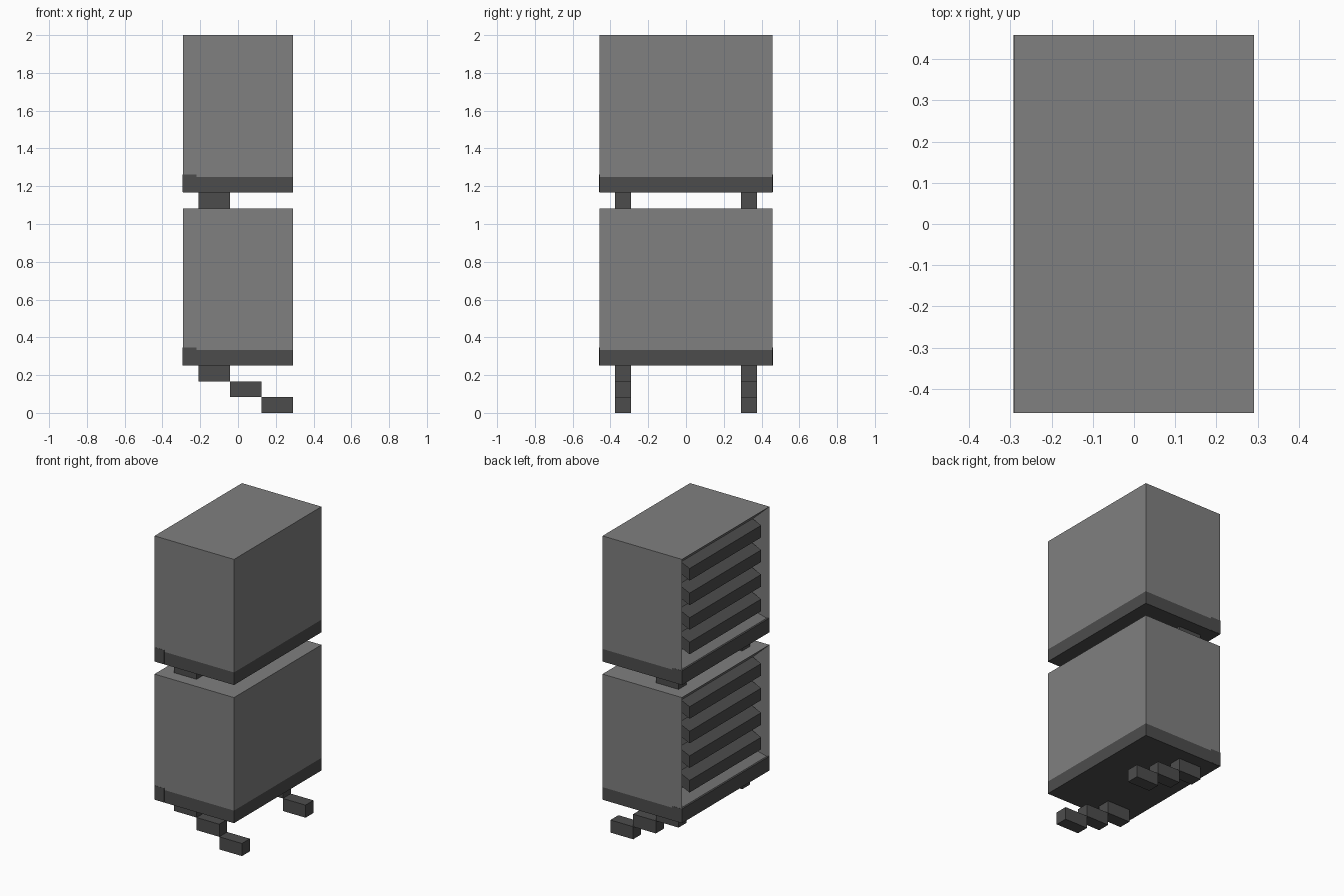
import bpy, bmesh

if "Cube" in bpy.data.objects:
    bpy.data.objects.remove(bpy.data.objects["Cube"])

U = 1 / 12                      # modelling grid
HX, HY = 3.5 * U, 5.5 * U       # half width, half depth


def material(name, v):
    m = bpy.data.materials.new(name)
    m.diffuse_color = (v, v, v, 1)
    m.use_nodes = True
    m.node_tree.nodes["Principled BSDF"].inputs["Base Color"].default_value = m.diffuse_color
    return m


GREY = material("casing_grey", 0.215)
DARK = material("dark_grey", 0.073)


def add(name, bm, mat):
    bmesh.ops.recalc_face_normals(bm, faces=bm.faces)
    me = bpy.data.meshes.new(name)
    bm.to_mesh(me)
    bm.free()
    me.materials.append(mat)
    ob = bpy.data.objects.new(name, me)
    bpy.context.collection.objects.link(ob)
    return ob


def box_mesh(x0, x1, y0, y1, z0, z1):
    bm = bmesh.new()
    bmesh.ops.create_cube(bm, size=1)
    for v in bm.verts:
        v.co = (x1 if v.co.x > 0 else x0,
                y1 if v.co.y > 0 else y0,
                z1 if v.co.z > 0 else z0)
    return bm


def prism_along_y(name, profile, y0, y1, mat):
    bm = bmesh.new()
    face = bm.faces.new([bm.verts.new((x, y0, z)) for x, z in profile])
    ext = bmesh.ops.extrude_face_region(bm, geom=[face])
    for v in ext["geom"]:
        if isinstance(v, bmesh.types.BMVert):
            v.co.y = y1
    return add(name, bm, mat)


def casing(name, z):
    # box with a recessed opening in its -x side
    bm = box_mesh(-HX, HX, -HY, HY, z + U, z + 10 * U)
    bm.normal_update()
    side = min(bm.faces, key=lambda f: f.calc_center_median().x)
    bmesh.ops.inset_region(bm, faces=[side], thickness=U, use_even_offset=True)
    for v in side.verts:
        v.co.x += U
    add(name + "_casing", bm, GREY)

    # dark plinth and the slightly taller lip on the louvred side
    add(name + "_plinth", box_mesh(-HX, HX, -HY, HY, z, z + U), DARK)
    e = 0.001
    add(name + "_plinth_lip",
        box_mesh(-HX - e, -0.22, -HY - e, HY + e, z + 0.002, z + 0.095), DARK)

    # louvres sloping down towards the outside
    for k in range(4):
        top = z + 0.74 - 0.163 * k
        xf, xb = -HX + 0.003, -HX + U
        rise = 0.036
        prism_along_y(f"{name}_louvre_{k + 1}",
                      [(xf, top - 0.08), (xf, top),
                       (xb, top + rise), (xb, top - 0.08 + rise)],
                      -4.5 * U, 4.5 * U, DARK)


def foot_step(name, side, x0, z0):
    y0, y1 = sorted((side * 3.5 * U, side * 4.5 * U))
    add(name, box_mesh(x0, x0 + 2 * U, y0, y1, z0, z0 + U), DARK)


# two stacked units
casing("lower", 3 * U)
casing("upper", 14 * U)

# stepped feet below, single spacers between the units
for side, label in ((-1, "front"), (1, "back")):
    for i in range(3):
        foot_step(f"{label}_foot_step_{i + 1}", side, (-2.5 + 2 * i) * U, (2 - i) * U)
    foot_step(f"{label}_spacer", side, -2.5 * U, 13 * U)
